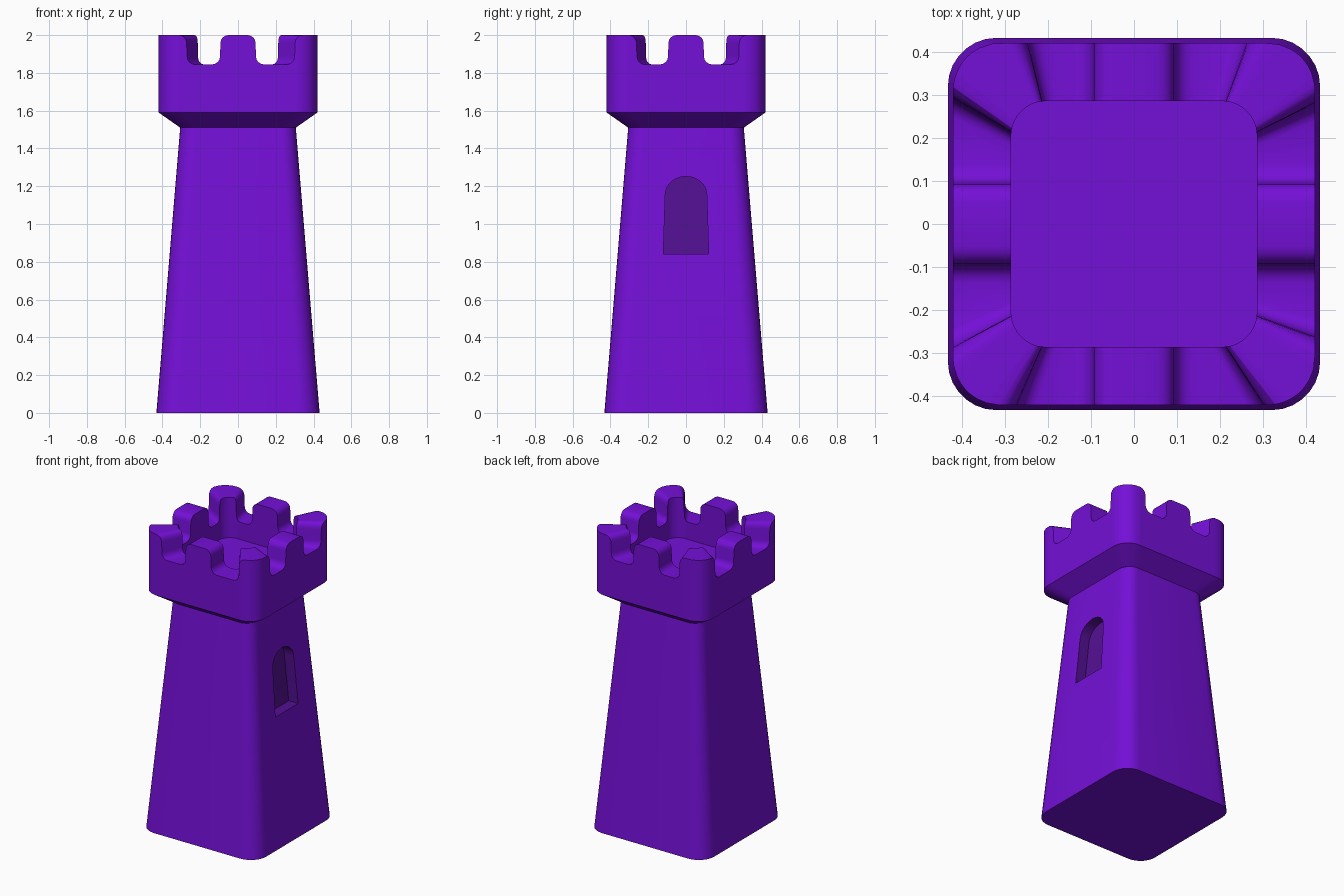
import bpy, bmesh, math

if "Cube" in bpy.data.objects:
    bpy.data.objects.remove(bpy.data.objects["Cube"])


def material(name, rgb):
    m = bpy.data.materials.new(name)
    m.diffuse_color = (*rgb, 1)
    m.use_nodes = True
    m.node_tree.nodes["Principled BSDF"].inputs["Base Color"].default_value = m.diffuse_color
    return m


PURPLE = material("purple stone", (0.175, 0.005, 0.68))
DARK = material("dark purple recess", (0.088, 0.005, 0.29))


def make_object(name, rings, mat, cap_bottom=True, cap_top=True):
    """Loft closed rings of equal length into a mesh object."""
    bm = bmesh.new()
    vs = [[bm.verts.new(p) for p in ring] for ring in rings]
    n = len(rings[0])
    for a, b in zip(vs, vs[1:]):
        for i in range(n):
            j = (i + 1) % n
            bm.faces.new((a[i], a[j], b[j], b[i]))
    if cap_bottom:
        bm.faces.new(vs[0][::-1])
    if cap_top:
        bm.faces.new(vs[-1])
    if cap_bottom:
        bmesh.ops.recalc_face_normals(bm, faces=bm.faces[:])
    me = bpy.data.meshes.new(name)
    bm.to_mesh(me)
    bm.free()
    me.materials.append(mat)
    ob = bpy.data.objects.new(name, me)
    bpy.context.collection.objects.link(ob)
    return ob


def rounded(u, half, r):
    """Distance from the centre of a rounded square's side at offset u."""
    e = max(0, abs(u) - (half - r))
    return half - r + math.sqrt(max(0, r * r - e * e))


def turn(u, d, z, k):
    """Point on side k (front, right, back, left)."""
    x, y = u, -d
    for _ in range(k):
        x, y = -y, x
    return (x, y, z)


def square_ring(half, r, z, steps=8):
    pts = []
    for k in range(4):
        for i in range(steps):
            a = math.radians(-45 + 90 * i / (steps - 1)) if steps > 1 else 0
            # corner arc centred between side k and side k+1
            t = math.radians(90 * i / (steps - 1))
            pts.append(turn(half - r + r * math.sin(t), half - r + r * math.cos(t), z, k))
    return pts


# Tapered body
NECK, FLARE, TOP, NOTCH, FLOOR = 1.51, 1.59, 2.0, 1.845, 1.73
body = make_object("tower_body",
                   [square_ring(0.432, 0.113, 0), square_ring(0.306, 0.08, NECK)], PURPLE)

# Arched window cutter, following the slope of the right wall
outline = [(-0.12, 0.84), (0.12, 0.84)]
for i in range(13):
    t = math.pi * i / 12
    outline.append((0.11 * math.cos(t), 1.155 + 0.097 * math.sin(t)))
wall = lambda z: 0.432 - 0.126 * z / NECK
cutter = make_object("window_cutter",
                     [[(wall(z) + d, y, z) for y, z in outline] for d in (-0.07, 0.05)], DARK)
body.data.materials.append(DARK)
mod = body.modifiers.new("window", "BOOLEAN")
mod.operation = "DIFFERENCE"
mod.solver = "EXACT"
mod.material_mode = "TRANSFER"
mod.object = cutter
bpy.context.view_layer.objects.active = body
body.select_set(True)
bpy.ops.object.modifier_apply(modifier=mod.name)
bpy.data.objects.remove(cutter)


def half_side(far):
    """Stations (outer u, inner u, top z) from a side's middle to its corner."""
    s = [(0.0, 0.0, TOP)]
    R = 0.042

    def arc(cu_o, cu_i, cz, a0, a1, ri):
        for i in range(5):
            t = math.radians(a0 + (a1 - a0) * i / 4)
            s.append((cu_o + R * math.cos(t), cu_i + ri * math.cos(t), cz + R * math.sin(t)))

    arc(0.051, 0.051, TOP - R, 90, 0, R)           # middle merlon shoulder
    arc(0.137, 0.137, NOTCH + R, 180, 270, R)      # notch near corner
    arc(far - R, 0.212 - 0.03, NOTCH + R, 270, 360, 0.03)   # notch far corner
    arc(far + R + 0.002, 0.228, TOP - R, 180, 90, 0.015)    # corner merlon shoulder
    o0, i0 = s[-1][0], s[-1][1]
    for f in (0.4, 0.7, 0.9, 1.0):                 # rounded corner
        s.append((o0 + (0.3878 - o0) * f, i0 + (0.2616 - i0) * f, TOP))
    return s


# Battlement crown: notch width differs a little from side to side
H, RO, HI, RI = 0.42, 0.11, 0.285, 0.08
stations = []
for k, (left, right) in enumerate([(0.27, 0.30), (0.26, 0.28), (0.26, 0.245), (0.29, 0.285)]):
    neg = [(-o, -i, z) for o, i, z in half_side(left)][::-1]
    side = neg[1:-1] + half_side(right)            # corner shared with previous side
    stations += [(o, i, z, k) for o, i, z in side]


def outer(scale, z=None):
    return [turn(o * scale, rounded(o, H, RO) * scale, t if z is None else z, k)
            for o, i, t, k in stations]


def inner(z=None):
    return [turn(i, rounded(i, HI, RI), t if z is None else z, k) for o, i, t, k in stations]


crown = make_object("battlement_crown",
                    [outer(0.306 / H, NECK), outer(1, FLARE), outer(1), inner(), inner(FLOOR)],
                    PURPLE, cap_bottom=False)

# Smooth shading with crisp edges
for ob in (body, crown):
    bpy.ops.object.select_all(action="DESELECT")
    ob.select_set(True)
    bpy.context.view_layer.objects.active = ob
    bpy.ops.object.shade_smooth_by_angle(angle=math.radians(30))
